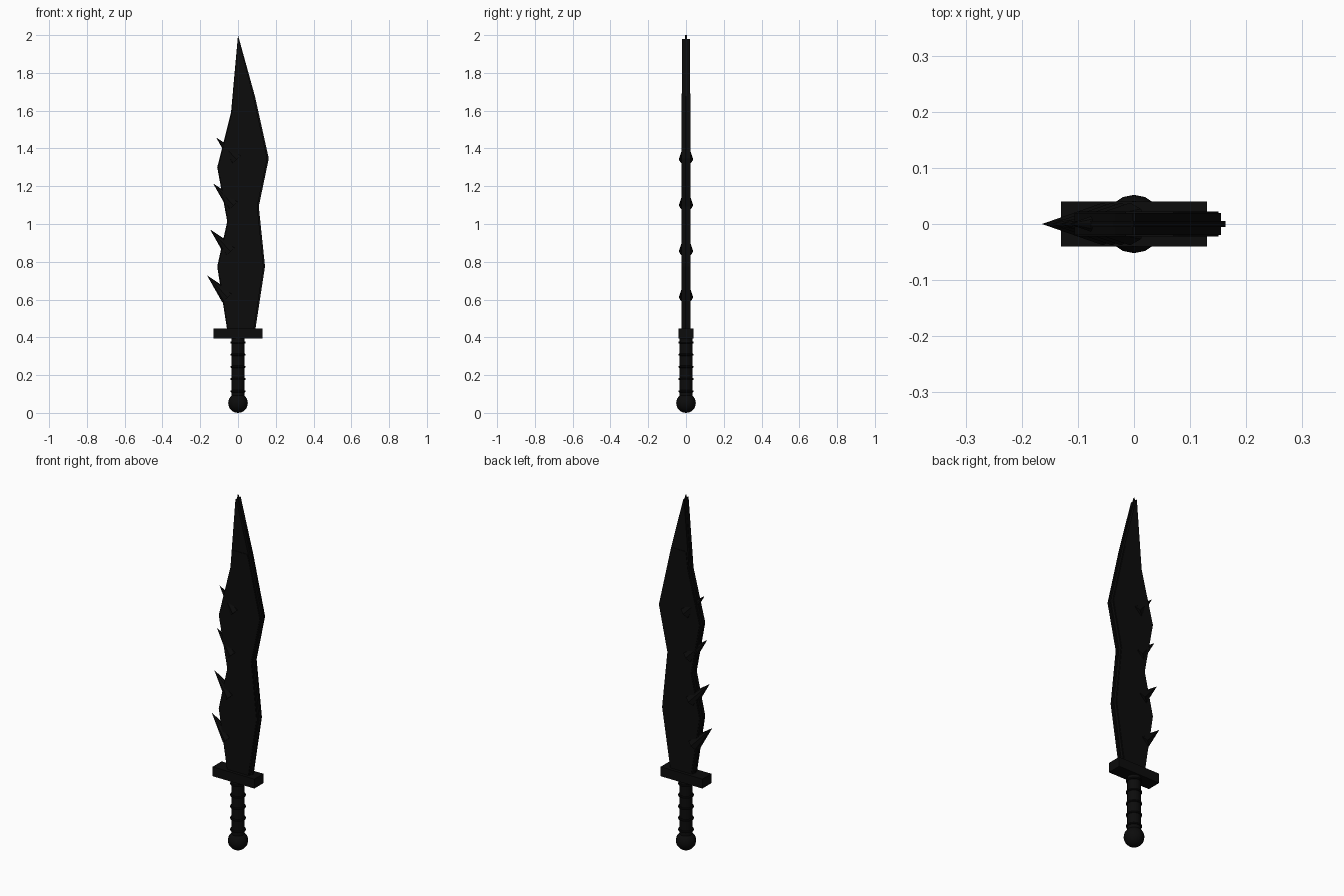
import bpy, bmesh, math
from mathutils import Vector

if "Cube" in bpy.data.objects:
    bpy.data.objects.remove(bpy.data.objects["Cube"])


def mat(name, v):
    m = bpy.data.materials.new(name)
    m.diffuse_color = (v, v, v, 1)
    m.use_nodes = True
    m.node_tree.nodes["Principled BSDF"].inputs["Base Color"].default_value = m.diffuse_color
    return m


BLACK = mat("matte black", 0.0035)


def finish(ob, name, smooth=False):
    ob.name = name
    ob.data.materials.append(BLACK)
    if smooth:
        bpy.ops.object.shade_smooth_by_angle(angle=math.radians(40))
    return ob


def slab(name, pts, half):
    """Extrude an x/z outline to thickness 2 * half around y = 0."""
    bm = bmesh.new()
    face = bm.faces.new([bm.verts.new((x, -half, z)) for x, z in pts])
    ext = bmesh.ops.extrude_face_region(bm, geom=[face])
    moved = [g for g in ext["geom"] if isinstance(g, bmesh.types.BMVert)]
    bmesh.ops.translate(bm, verts=moved, vec=(0, 2 * half, 0))
    bmesh.ops.recalc_face_normals(bm, faces=bm.faces)
    me = bpy.data.meshes.new(name)
    bm.to_mesh(me)
    bm.free()
    ob = bpy.data.objects.new(name, me)
    bpy.context.collection.objects.link(ob)
    return finish(ob, name)


# Blade: wavy outline as a thin cutting edge, a thick body and a raised core
right = [(0.09, 0.43), (0.143, 0.775), (0.11, 1.093), (0.163, 1.347), (0.09, 1.675)]
left = [(-0.037, 1.59), (-0.11, 1.30), (-0.057, 1.013), (-0.11, 0.775), (-0.056, 0.43)]


def outline(inset_r, inset_l, top):
    return ([(x - inset_r, z) for x, z in right] + top
            + [(x + inset_l, z) for x, z in left])


slab("blade_edge", outline(0, 0, [(0, 2.0)]), 0.005)
slab("blade_body", outline(0.008, 0.004, [(0.003, 1.98), (-0.002, 1.98)]), 0.02)
slab("blade_core", outline(0.012, 0.010, [(0.07, 1.69), (-0.015, 1.69)]), 0.0225)

# Spikes along the left edge
for i in range(4):
    tip = Vector((-0.164 + 0.016 * i, 0, 0.728 + 0.2435 * i))
    axis = Vector((-0.68, 0, 0.733)).normalized()
    length = 0.16
    bpy.ops.mesh.primitive_cone_add(vertices=8, radius1=0.038, radius2=0, depth=length,
                                    location=tip - axis * length / 2)
    ob = bpy.context.object
    ob.rotation_euler = (0, math.atan2(axis.x, axis.z), 0)
    finish(ob, f"spike_{i + 1}")

# Cross guard
bpy.ops.mesh.primitive_cube_add(size=1, location=(0, 0, 0.42))
guard = bpy.context.object
guard.scale = (0.26, 0.08, 0.053)
finish(guard, "cross_guard")

# Grip with wrapped rings
bpy.ops.mesh.primitive_cylinder_add(vertices=16, radius=0.034, depth=0.34, location=(0, 0, 0.235))
finish(bpy.context.object, "grip", True)
for i in range(5):
    bpy.ops.mesh.primitive_torus_add(major_radius=0.035, minor_radius=0.006, major_segments=24,
                                     minor_segments=8, location=(0, 0, 0.114 + 0.0648 * i))
    finish(bpy.context.object, f"grip_ring_{i + 1}", True)

# Pommel
bpy.ops.mesh.primitive_uv_sphere_add(segments=16, ring_count=12, radius=0.052, location=(0, 0, 0.052))
finish(bpy.context.object, "pommel", True)
